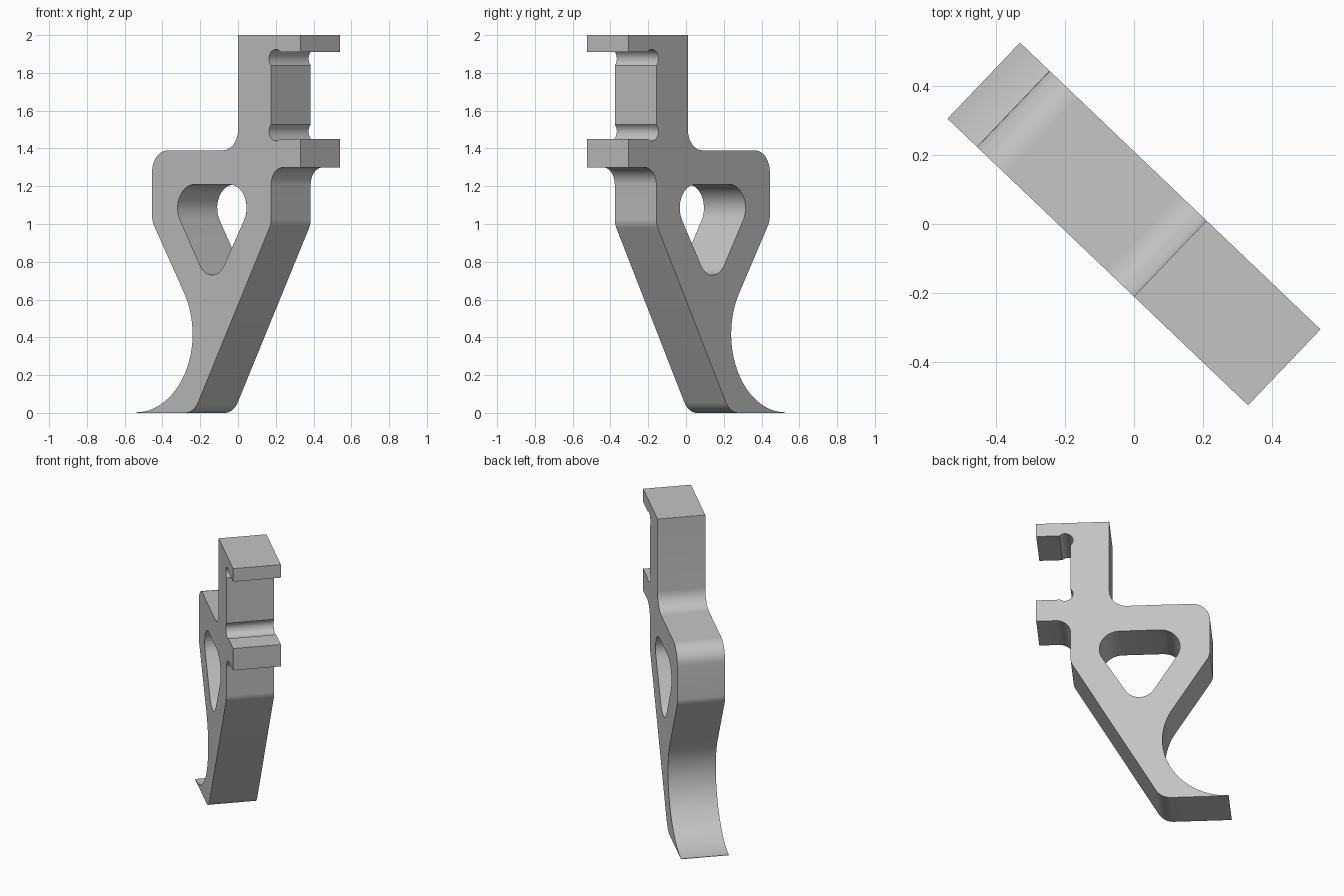
import bpy, bmesh, math
from mathutils import Vector, Matrix

cube = bpy.data.objects.get("Cube")
if cube:
    bpy.data.objects.remove(cube)

STRETCH = 1.382      # plate is turned about z, so widths grow along its own axis
THICKNESS = 0.304
TURN = math.radians(-43.65)


def P(x, z):
    return Vector(((x + 0.105) * STRETCH, z))


def arc(center, r, start, end, n=16):
    """Points on a circle between two angles in degrees."""
    angles = [math.radians(start + (end - start) * i / n) for i in range(n + 1)]
    return [center + r * Vector((math.cos(a), math.sin(a))) for a in angles]


def fillet(prev, corner, nxt, r, n=10):
    """Rounded replacement for a profile corner."""
    a, b = (prev - corner).normalized(), (nxt - corner).normalized()
    half = a.angle(b) / 2
    center = corner + (a + b).normalized() * r / math.sin(half)
    t = r / math.tan(half)
    s, e = corner + a * t - center, corner + b * t - center
    sweep = math.atan2(s.x * e.y - s.y * e.x, s.dot(e))
    return [center + Matrix.Rotation(sweep * i / n, 2) @ s for i in range(n + 1)]


def rounded(corners):
    """Closed outline from (point, radius) pairs."""
    out = []
    for i, (p, r) in enumerate(corners):
        nxt = corners[(i + 1) % len(corners)][0]
        out += fillet(corners[i - 1][0], p, nxt, r) if r else [p]
    return out


def plain(points):
    return [(p, 0) for p in points]


# Outer outline: heel, sloped front, hooked jaw, shoulder, curved back
outline = rounded(
    [(P(-0.234, 0), 0.11), (P(0.175, 1.0), 0.1), (P(0.175, 1.30), 0.09)]
    + plain([P(0.33, 1.30), P(0.33, 1.45)])
    + plain(arc(P(0.20, 1.49), 0.05, -53, -226))
    + plain(arc(P(0.20, 1.875), 0.05, 226, 44))
    + plain([P(0.33, 1.91), P(0.33, 2.0), P(0, 2.0)])
    + [(P(0, 1.39), 0.11), (P(-0.455, 1.39), 0.115), (P(-0.455, 1.015), 0.1)]
    + plain(arc(P(-0.54, 0.417), 0.414, 31.5, -90, 32))
    + plain([P(-0.54, 0)]))

# Rounded triangular window
window = rounded([(P(-0.391, 1.21), 0.125), (P(0.116, 1.21), 0.125),
                  (P(-0.1375, 0.636), 0.102)])

# Extruded plate from the two outlines
curve = bpy.data.curves.new("lever_plate", "CURVE")
curve.dimensions = "2D"
curve.fill_mode = "BOTH"
curve.extrude = THICKNESS / 2
for loop in (outline, window):
    spline = curve.splines.new("POLY")
    spline.points.add(len(loop) - 1)
    for point, p in zip(spline.points, loop):
        point.co = (p.x, p.y, 0, 1)
    spline.use_cyclic_u = True
source = bpy.data.objects.new("lever_source", curve)
bpy.context.collection.objects.link(source)
bpy.context.view_layer.update()
mesh = bpy.data.meshes.new_from_object(
    source.evaluated_get(bpy.context.evaluated_depsgraph_get()))
bpy.data.objects.remove(source)

# Stand upright, turn about z, and weld the caps to the walls
bm = bmesh.new()
bm.from_mesh(mesh)
bmesh.ops.remove_doubles(bm, verts=bm.verts, dist=0.0005)
bm.transform(Matrix.Rotation(TURN, 4, "Z") @ Matrix.Rotation(math.pi / 2, 4, "X"))
bmesh.ops.recalc_face_normals(bm, faces=bm.faces)
bm.to_mesh(mesh)
bm.free()

# Plain grey finish
grey = bpy.data.materials.new("plain_grey")
grey.use_nodes = True
colour = (0.55, 0.55, 0.55, 1)
grey.diffuse_color = colour
grey.node_tree.nodes["Principled BSDF"].inputs["Base Color"].default_value = colour
mesh.materials.clear()
mesh.materials.append(grey)

lever = bpy.data.objects.new("lever", mesh)
bpy.context.collection.objects.link(lever)
bpy.ops.object.select_all(action="DESELECT")
lever.select_set(True)
bpy.context.view_layer.objects.active = lever
bpy.ops.object.shade_smooth_by_angle(angle=math.radians(30))
